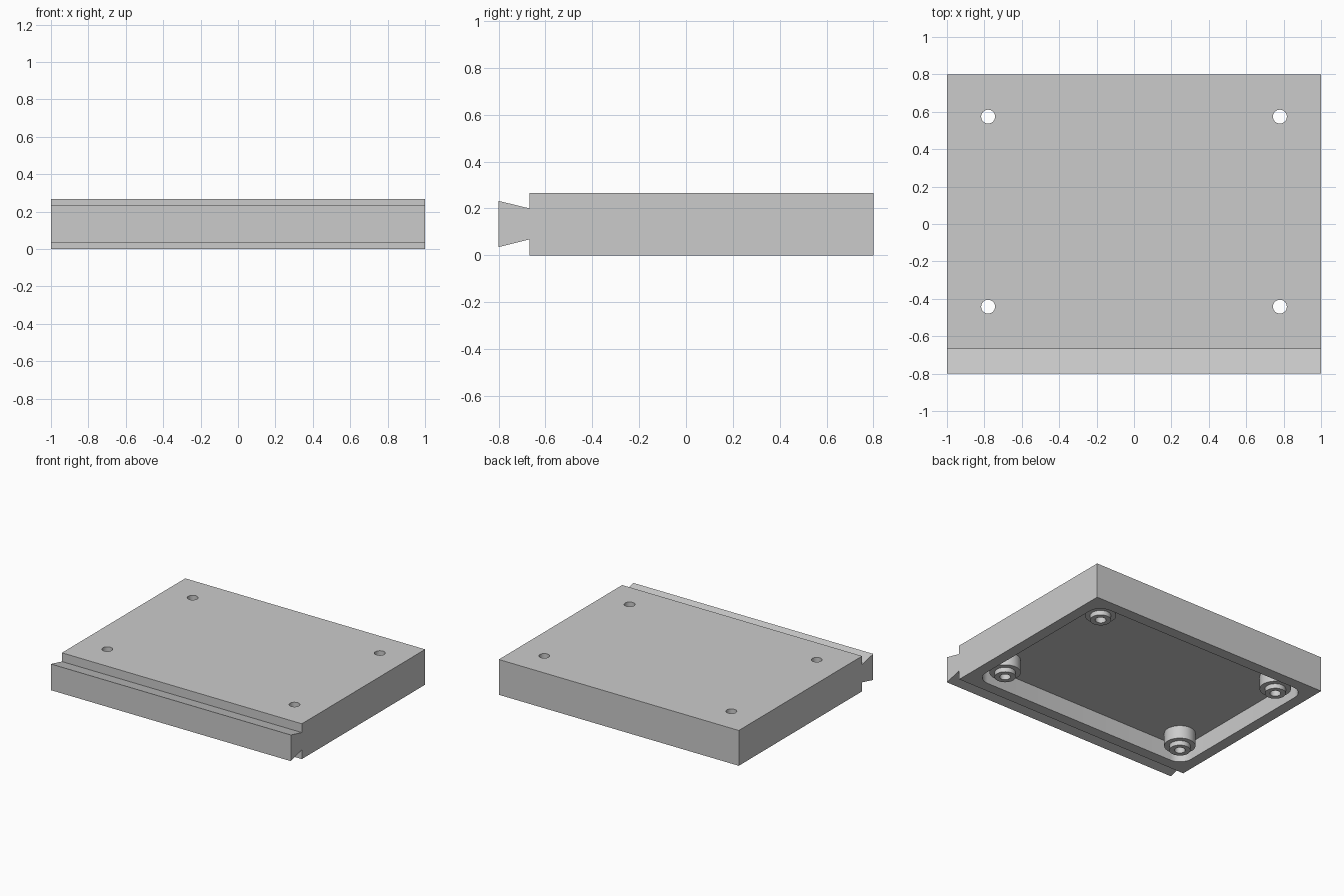
import bpy, bmesh, math
from mathutils import Vector

cube = bpy.data.objects.get("Cube")
if cube:
    bpy.data.objects.remove(cube, do_unlink=True)

# Main dimensions
HALF_X, BACK, STEP, TONGUE = 1.0, 0.8, -0.668, -0.8
HEIGHT, CEILING = 0.266, 0.133
WALL, CORNER = 0.083, 0.1
MID_Y = (BACK + STEP) / 2
POST_X, POST_Y = 0.78, 0.508
HOLE_R, NECK_R, BOSS_R, BOSS_END = 0.037, 0.072, 0.107, 0.035
SIDES = 48

grey = bpy.data.materials.new("plain grey")
grey.use_nodes = True
grey.diffuse_color = (0.6, 0.6, 0.6, 1)
grey.node_tree.nodes["Principled BSDF"].inputs["Base Color"].default_value = grey.diffuse_color


def prism(name, outline, direction):
    """Extrude a closed outline into a solid."""
    bm = bmesh.new()
    face = bm.faces.new([bm.verts.new(p) for p in outline])
    new = bmesh.ops.extrude_face_region(bm, geom=[face])["geom"]
    bmesh.ops.translate(bm, vec=direction, verts=[v for v in new if isinstance(v, bmesh.types.BMVert)])
    return finish(name, bm)


def finish(name, bm):
    bmesh.ops.recalc_face_normals(bm, faces=bm.faces)
    mesh = bpy.data.meshes.new(name)
    bm.to_mesh(mesh)
    bm.free()
    mesh.materials.append(grey)
    obj = bpy.data.objects.new(name, mesh)
    bpy.context.collection.objects.link(obj)
    return obj


def select(obj):
    bpy.ops.object.select_all(action="DESELECT")
    obj.select_set(True)
    bpy.context.view_layer.objects.active = obj


def cut(target, cutter):
    """Subtract the cutter, then remove it."""
    cutter.hide_render = True
    mod = target.modifiers.new("cut", "BOOLEAN")
    mod.operation, mod.solver, mod.object = "DIFFERENCE", "EXACT", cutter
    select(target)
    bpy.ops.object.modifier_apply(modifier=mod.name)
    bpy.data.objects.remove(cutter, do_unlink=True)


def arc(cx, cy, r, start, sweep, steps, z):
    return [Vector((cx + r * math.cos(start + sweep * i / steps),
                    cy + r * math.sin(start + sweep * i / steps), z)) for i in range(steps)]


def tube(name, x, y, profile):
    """Revolve a closed radius-height profile about a vertical axis."""
    bm = bmesh.new()
    rings = [[bm.verts.new(p) for p in arc(x, y, r, 0, math.tau, SIDES, z)] for r, z in profile]
    for a, b in zip(rings, rings[1:] + rings[:1]):
        for i in range(SIDES):
            j = (i + 1) % SIDES
            bm.faces.new((a[i], a[j], b[j], b[i]))
    return finish(name, bm)


# Body with a flared tongue along the front
section = [(BACK, 0), (BACK, HEIGHT), (STEP, HEIGHT), (STEP, 0.2),
           (TONGUE, 0.232), (TONGUE, 0.035), (STEP, 0.068), (STEP, 0)]
body = prism("body", [(-HALF_X, y, z) for y, z in section], (2 * HALF_X, 0, 0))

# Rounded cavity open at the bottom
ix = HALF_X - WALL - CORNER
iy = (BACK - STEP) / 2 - WALL - CORNER
outline = []
for k, (sx, sy) in enumerate([(1, 1), (-1, 1), (-1, -1), (1, -1)]):
    steps = 10
    outline += arc(sx * ix, MID_Y + sy * iy, CORNER, k * math.pi / 2,
                   math.pi / 2 * (steps + 1) / steps, steps + 1, -0.1)
cut(body, prism("cavity_cutter", outline, (0, 0, CEILING + 0.1)))

# Screw holes and stepped posts
posts = []
for side, sx in (("right", -1), ("left", 1)):
    for end, sy in (("front", -1), ("back", 1)):
        x, y = sx * POST_X, MID_Y + sy * POST_Y
        cut(body, prism("hole_cutter", arc(x, y, HOLE_R, 0, math.tau, SIDES, 0.1), (0, 0, 0.3)))
        posts.append(tube(f"{end}_{side}_post", x, y, [
            (HOLE_R, 0), (NECK_R, 0), (NECK_R, BOSS_END),
            (BOSS_R, BOSS_END), (BOSS_R, CEILING), (HOLE_R, CEILING)]))

for obj in [body] + posts:
    select(obj)
    bpy.ops.object.shade_smooth_by_angle(angle=math.radians(30))
